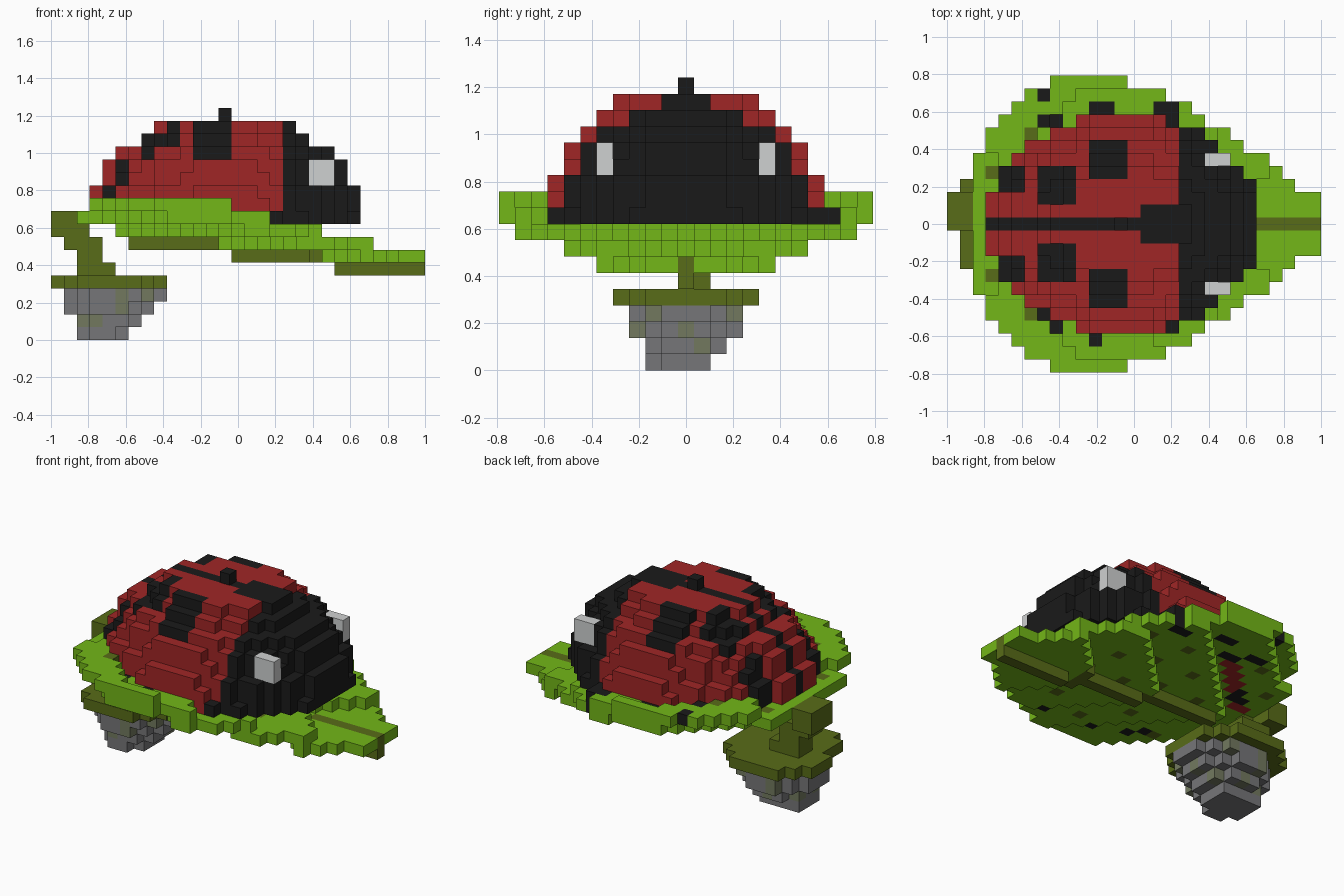
import bpy
from mathutils import Vector

V = 2 / 29                      # edge length of one block
cube = bpy.data.objects.get("Cube")
if cube:
    bpy.data.objects.remove(cube)


def material(name, r, g, b):
    lin = [((c / 255 + 0.055) / 1.055) ** 2.4 for c in (r, g, b)] + [1]
    m = bpy.data.materials.new(name)
    m.use_nodes = True
    m.diffuse_color = lin
    m.node_tree.nodes["Principled BSDF"].inputs["Base Color"].default_value = lin
    return m


GREEN = material("leaf green", 115, 183, 24)
OLIVE = material("olive", 88, 108, 24)
RED = material("shell red", 160, 38, 38)
BLACK = material("black", 26, 26, 26)
GRAY = material("stone gray", 118, 118, 120)
MOSS = material("mossy gray", 114, 121, 95)
PALE = material("pale gray", 207, 209, 209)

blocks = {}                     # (i, j, k) -> (part, material)


def put(part, mat, xs, ys, zs):
    for i in xs:
        for j in ys:
            for k in zs:
                blocks[i, j, k] = (part, mat)


def span(a, b):
    return range(a, b + 1)


def disc(cx, a, b):
    """Grid cells inside an ellipse with half axes a and b."""
    return [(i, j) for i in range(29) for j in span(-11, 11)
            if ((i - cx) / a) ** 2 + (j / b) ** 2 <= 1]


# Beetle: stacked ellipses, coloured by region
def on_spot(i, j, k):
    d = abs(j)
    return ((i in span(11, 13) and d in span(4, 6) and k >= 14)
            or (i in span(7, 9) and d in span(2, 4) and k >= 14)
            or (i == 4 and d in span(2, 4) and k <= 11)
            or (i == 5 and d in span(2, 4) and k <= 13))


layers = {9: (10.7, 8.5), 10: (10.6, 8.45), 11: (10.4, 8.3), 12: (9.65, 7.6),
          13: (9.4, 7.3), 14: (8.45, 6.45), 15: (6.5, 5.5), 16: (5.5, 4.5)}
for k, (a, b) in layers.items():
    for i, j in disc(13, a, b):
        if i >= 18 or (i == 17 and k == 9):
            part, mat = "head", BLACK
        elif j == 0 or (i >= 15 and abs(j) <= 1):
            part, mat = "shell_stripe", BLACK
        elif on_spot(i, j, k):
            part, mat = "shell_spots", BLACK
        else:
            part, mat = "shell", RED
        blocks[i, j, k] = (part, mat)
put("top_knob", BLACK, [13], [0], [17])
put("eyes", PALE, [20, 21], [-5, 5], [12, 13])

# Leaf: cupped outline stepping down toward the tip
first = [2, 2, 2, 2, 2, 2, 3, 3, 4, 5, 6, 8]
last = [28, 28, 28, 26, 25, 24, 22, 21, 19, 18, 16, 13]
legs = {(7, 10), (7, -7), (8, 8), (8, -8), (11, -9), (11, 9), (12, 9),
        (16, 9), (17, 9), (17, -8), (9, 7), (10, 7), (7, 8)}
for j in span(-11, 11):
    d = abs(j)
    for i in span(first[d], last[d]):
        s = i - d
        if s in (2, 3) and 1 <= j <= 6:      # slit under the shell
            continue
        k = max(6, 9 - (s + 2) // 7)
        if i == 2:
            k = 9
        thick = (s + 2) % 7 <= 1 and i > 3 and s < 21 or (d == 11 and k == 9)
        part, mat = "leaf", GREEN
        if (i, j) in legs:
            part, mat = "legs", BLACK
        elif s % 4 == 3 and d in (1, 4, 7) and i < 22:
            mat = OLIVE
        for z in span(k, k + 1 if thick else k):
            blocks[i, j, z] = (part, mat)
put("legs", BLACK, [16, 17], [9], [9])
put("legs", BLACK, [17], [-8, 8], [9])

# Leaf rib along the underside, open at the tip
put("leaf_rib", OLIVE, span(6, 13), [0], [7])
put("leaf_rib", OLIVE, span(14, 20), [0], [6])
put("leaf_rib", OLIVE, span(22, 28), [0], [5, 6])

# Stem
put("stem", OLIVE, [2, 3, 4], [0, 1], [5])
put("stem", OLIVE, [2, 3], [0, 1], [6])
put("stem", OLIVE, [1, 2, 3], [0, 1], [7])
put("stem", OLIVE, [0, 1], [0, 1, 2], [8, 9])
put("stem", OLIVE, [2], [0], [8])

# Pot base with a wide rim
for i, j in disc(4, 4.5, 4.5):
    if i > 0 or j >= 0:
        blocks[i, j, 4] = ("pot_rim", OLIVE)
pot = {3: (4.5, 3.9, 3.7), 2: (4, 3.6, 3.6), 1: (4, 2.6, 2.6), 0: (3.5, 2, 2.3)}
for k, (cx, a, b) in pot.items():
    for i, j in disc(cx, a, b):
        if k == 0 and j == 2:
            continue
        mossy = (2 * i + 3 * j) % 7 < 2 and k > 0
        blocks[i, j, k] = ("pot", MOSS if mossy else GRAY)

# Turn each part's exposed block sides into a mesh
axes = [(0, 1, 2), (1, 2, 0), (2, 0, 1)]


def build(part):
    verts, faces, slots, mats = {}, [], [], []
    for cell, (name, mat) in blocks.items():
        if name != part:
            continue
        if mat not in mats:
            mats.append(mat)
        for n, u, w in axes:
            for side in (0, 1):
                near = list(cell)
                near[n] += 2 * side - 1
                if tuple(near) in blocks:
                    continue
                loop = []
                for du, dw in ((0, 0), (1, 0), (1, 1), (0, 1)):
                    p = list(cell)
                    p[n] += side
                    p[u] += du
                    p[w] += dw
                    loop.append(verts.setdefault(tuple(p), len(verts)))
                faces.append(loop if side else loop[::-1])
                slots.append(mats.index(mat))
    mesh = bpy.data.meshes.new(part)
    origin = Vector((-14.5, -0.5, 0))
    mesh.from_pydata([(Vector(p) + origin) * V for p in verts], [], faces)
    for m in mats:
        mesh.materials.append(m)
    for poly, slot in zip(mesh.polygons, slots):
        poly.material_index = slot
    mesh.update()
    bpy.context.collection.objects.link(bpy.data.objects.new(part, mesh))


for part in sorted({name for name, _ in blocks.values()}):
    build(part)
